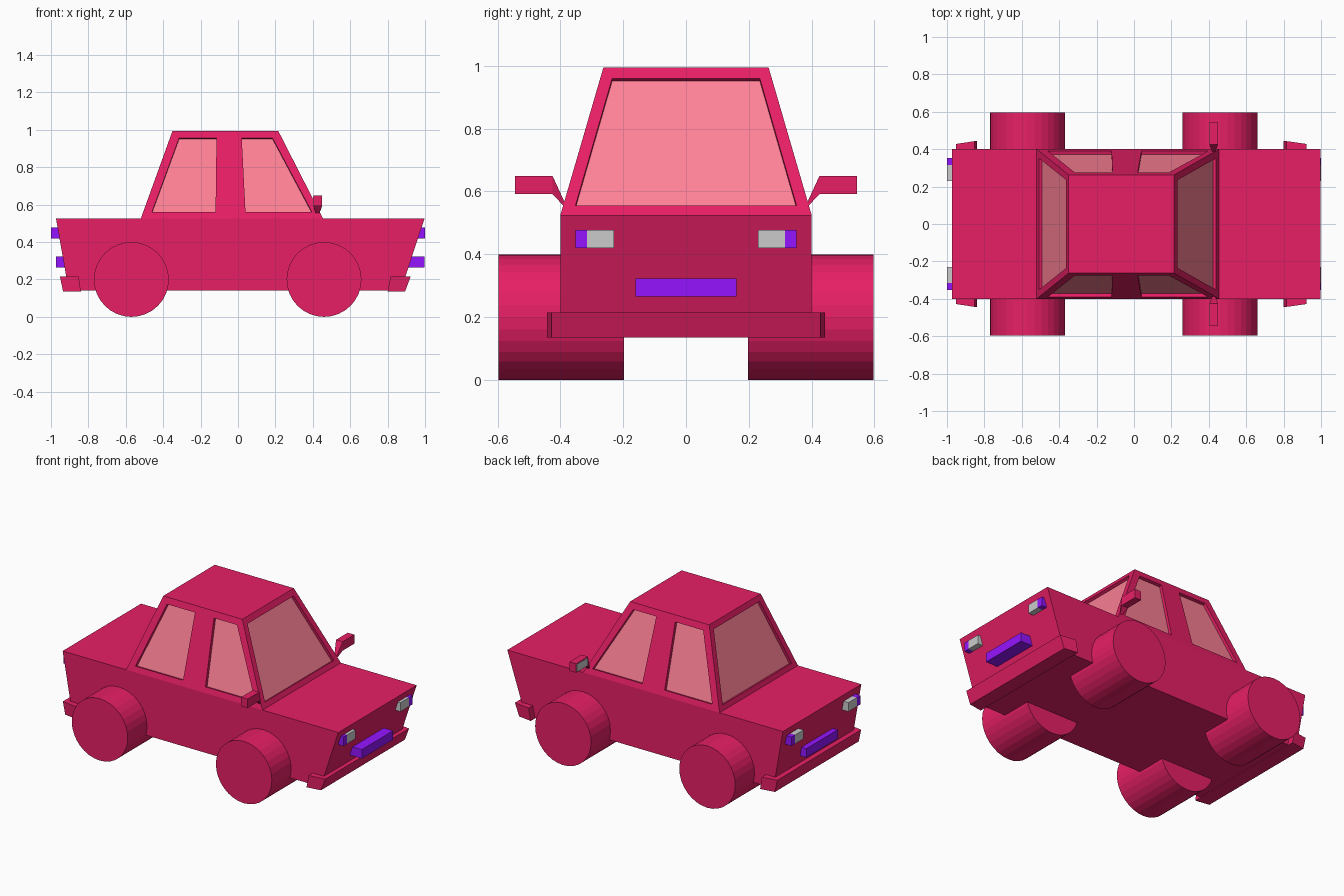
import bpy, bmesh
from math import pi
from mathutils import Vector

if "Cube" in bpy.data.objects:
    bpy.data.objects.remove(bpy.data.objects["Cube"])


def material(name, rgb):
    m = bpy.data.materials.new(name)
    m.diffuse_color = (*rgb, 1)
    m.use_nodes = True
    m.node_tree.nodes["Principled BSDF"].inputs["Base Color"].default_value = m.diffuse_color
    return m


RED = material("red_paint", (0.8, 0.0135, 0.13))
GLASS = material("pink_glass", (1.0, 0.22, 0.305))
PURPLE = material("purple", (0.3, 0.007, 1.0))


def loft(name, lofts, mat=None):
    """Object made of solids, each bridging two matching point loops."""
    bm = bmesh.new()
    for a, b in lofts:
        va = [bm.verts.new(p) for p in a]
        vb = [bm.verts.new(p) for p in b]
        n = len(va)
        bm.faces.new(va)
        bm.faces.new(vb)
        for i in range(n):
            j = (i + 1) % n
            bm.faces.new((va[i], va[j], vb[j], vb[i]))
    bmesh.ops.recalc_face_normals(bm, faces=bm.faces)
    me = bpy.data.meshes.new(name)
    bm.to_mesh(me)
    bm.free()
    if mat:
        me.materials.append(mat)
    ob = bpy.data.objects.new(name, me)
    bpy.context.collection.objects.link(ob)
    return ob


def rect(x0, x1, y0, y1, z):
    return [(x0, y0, z), (x1, y0, z), (x1, y1, z), (x0, y1, z)]


def box(name, x0, x1, y0, y1, z0, z1, mat=None):
    y0, y1 = sorted((y0, y1))
    return loft(name, [(rect(x0, x1, y0, y1, z0), rect(x0, x1, y0, y1, z1))], mat)


# Lower body
loft("body", [(rect(-0.905, 0.87, -0.4, 0.4, 0.14),
               rect(-0.973, 0.997, -0.4, 0.4, 0.525))], RED)

# Cabin
Z0, Z1 = 0.525, 0.995
cabin = loft("cabin", [(rect(-0.52, 0.455, -0.4, 0.4, Z0),
                        rect(-0.35, 0.215, -0.263, 0.263, Z1))], RED)


def slope(a, b, z):
    return a + (b - a) * (z - Z0) / (Z1 - Z0)


# Window outlines lying on the sloped cabin walls
windows = {}
for label, s in (("right", -1), ("left", 1)):
    for part, outline in (
            ("rear", [(-0.46, 0.56), (-0.12, 0.56), (-0.115, 0.955), (-0.315, 0.955)]),
            ("front", [(0.04, 0.56), (0.395, 0.56), (0.185, 0.955), (0.02, 0.955)])):
        windows[f"{label}_{part}_window"] = [
            Vector((x, s * slope(0.4, 0.263, z), z)) for x, z in outline]
end_outline = [(-0.352, 0.555), (0.352, 0.555), (0.235, 0.96), (-0.235, 0.96)]
for label, a, b in (("windshield", 0.455, 0.215), ("back_window", -0.52, -0.35)):
    windows[label] = [Vector((slope(a, b, z), y, z)) for y, z in end_outline]

cuts = []
for name, pts in windows.items():
    n = (pts[1] - pts[0]).cross(pts[2] - pts[0]).normalized()
    mid = sum(pts, Vector()) / 4
    if n.dot(mid - Vector((-0.03, 0, mid.z))) < 0:
        n = -n
    cuts.append(([p + n * 0.02 for p in pts], [p - n * 0.021 for p in pts]))
    loft(name, [([p - n * 0.019 for p in pts], [p - n * 0.03 for p in pts])], GLASS)

# Recess the windows into the cabin
cutter = loft("window_cutter", cuts, RED)
cutter.hide_render = True
cutter.hide_set(True)
mod = cabin.modifiers.new("window_recess", "BOOLEAN")
mod.operation = "DIFFERENCE"
mod.solver = "EXACT"
mod.object = cutter

# Wheels
for end, x in (("rear", -0.57), ("front", 0.46)):
    for side, s in (("right", -1), ("left", 1)):
        bpy.ops.mesh.primitive_cylinder_add(
            vertices=32, radius=0.2, depth=0.4,
            location=(x, s * 0.397, 0.2), rotation=(pi / 2, 0, 0))
        wheel = bpy.context.object
        wheel.name = f"{end}_{side}_wheel"
        wheel.data.materials.append(RED)


# Bumpers, narrowing a little outward
def bumper(name, bottom, top):
    def loop(inner, outer, z):
        return [(inner, -0.443, z), (outer, -0.428, z), (outer, 0.428, z), (inner, 0.443, z)]
    loft(name, [(loop(*bottom, 0.135), loop(*top, 0.215))], RED)


bumper("front_bumper", (0.80, 0.893), (0.815, 0.923))
bumper("rear_bumper", (-0.84, -0.935), (-0.852, -0.952))

# Lamps and plates
for end, x0, x1 in (("front", 0.92, 1.0), ("rear", -1.0, -0.92)):
    for side, s in (("right", -1), ("left", 1)):
        box(f"{end}_{side}_lamp", x0, x1, s * 0.23, s * 0.315, 0.42, 0.478)
        box(f"{end}_{side}_indicator", x0, x1, s * 0.315, s * 0.352, 0.42, 0.478, PURPLE)
box("front_plate", 0.88, 0.997, -0.16, 0.16, 0.265, 0.323, PURPLE)
box("rear_plate", -0.973, -0.88, -0.16, 0.16, 0.265, 0.323, PURPLE)

# Side mirrors with tapered stems and grey glass
for side, s in (("right", -1), ("left", 1)):
    box(f"{side}_mirror", 0.403, 0.45, s * 0.425, s * 0.545, 0.592, 0.65, RED)
    outer = [(0.403, s * 0.425, 0.592), (0.45, s * 0.425, 0.592),
             (0.45, s * 0.425, 0.65), (0.403, s * 0.425, 0.65)]
    inner = [(0.418, s * 0.386, 0.55), (0.434, s * 0.386, 0.55),
             (0.434, s * 0.386, 0.565), (0.418, s * 0.386, 0.565)]
    loft(f"{side}_mirror_stem", [(inner, outer)], RED)
    box(f"{side}_mirror_glass", 0.400, 0.404, s * 0.43, s * 0.54, 0.597, 0.645)
